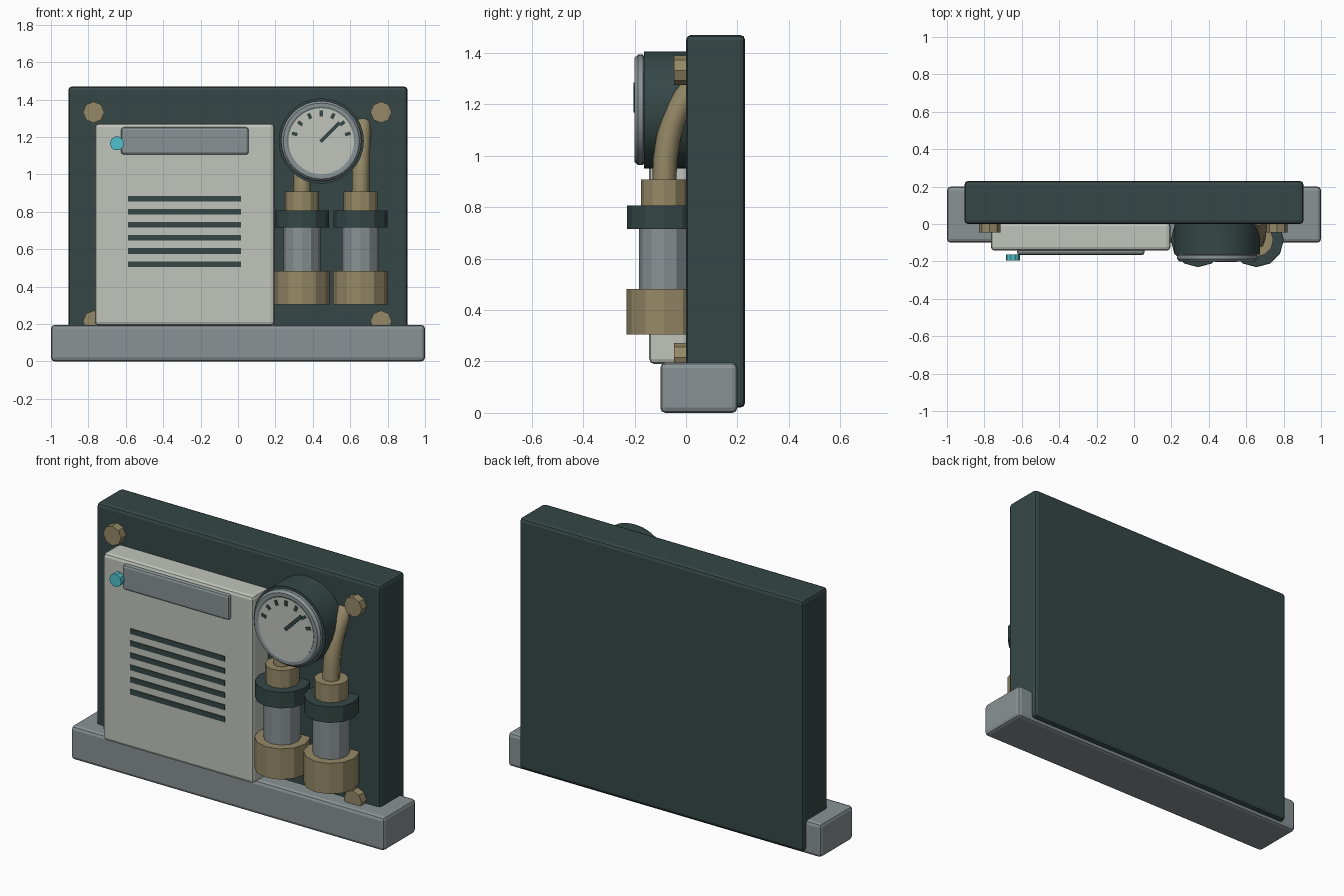
import bpy, bmesh
from math import radians, cos, sin, pi
from mathutils import Matrix, Vector

cube = bpy.data.objects.get("Cube")
if cube:
    bpy.data.objects.remove(cube, do_unlink=True)


def material(name, rgb):
    m = bpy.data.materials.new(name)
    m.use_nodes = True
    col = (*rgb, 1)
    m.diffuse_color = col
    m.node_tree.nodes["Principled BSDF"].inputs["Base Color"].default_value = col
    return m


DARK = material("dark slate green", (0.036, 0.063, 0.062))
CREAM = material("pale cream", (0.53, 0.56, 0.50))
GREY = material("steel grey", (0.25, 0.29, 0.30))
BRASS = material("aged brass", (0.30, 0.25, 0.135))
CYAN = material("cyan", (0.08, 0.53, 0.60))


def finish(name, bm, mat, bevel=0, smooth=False):
    bmesh.ops.recalc_face_normals(bm, faces=bm.faces)
    me = bpy.data.meshes.new(name)
    bm.to_mesh(me)
    bm.free()
    me.materials.append(mat)
    ob = bpy.data.objects.new(name, me)
    bpy.context.collection.objects.link(ob)
    if bevel:
        mod = ob.modifiers.new("Bevel", "BEVEL")
        mod.width, mod.segments = bevel, 2
    if smooth:
        bpy.ops.object.select_all(action="DESELECT")
        ob.select_set(True)
        bpy.context.view_layer.objects.active = ob
        bpy.ops.object.shade_smooth_by_angle(angle=radians(30))
    return ob


def box(name, mat, x, y, z, bevel=0):
    """Box from (min, max) ranges."""
    bm = bmesh.new()
    bmesh.ops.create_cube(bm, size=1)
    lo, hi = (Vector(v) for v in zip(x, y, z))
    bmesh.ops.scale(bm, vec=hi - lo, verts=bm.verts)
    bmesh.ops.translate(bm, vec=(lo + hi) / 2, verts=bm.verts)
    return finish(name, bm, mat, bevel)


def lathe(name, mat, profile, place, sides, smooth=False):
    """Solid of revolution about local z from (radius, height) points."""
    bm = bmesh.new()
    rings = [[bm.verts.new((r * cos(2 * pi * i / sides), r * sin(2 * pi * i / sides), h))
              for i in range(sides)] for r, h in profile]
    for a, b in zip(rings, rings[1:]):
        for i in range(sides):
            j = (i + 1) % sides
            bm.faces.new((a[i], a[j], b[j], b[i]))
    bm.faces.new(rings[0])
    bm.faces.new(rings[-1])
    bm.transform(place)
    return finish(name, bm, mat, 0, smooth)


def forward(x, z):
    """Local z points to the front."""
    return Matrix.Translation((x, 0, z)) @ Matrix.Rotation(pi / 2, 4, "X")


# Base and back plate
box("base", GREY, (-1, 1), (-0.1, 0.2), (0, 0.195), 0.02)
box("back_plate", DARK, (-0.907, 0.907), (0, 0.23), (0.02, 1.47), 0.02)

# Cover panel with handle and vent slots
box("cover_panel", CREAM, (-0.765, 0.195), (-0.143, 0.01), (0.19, 1.272), 0.02)
box("handle", GREY, (-0.625, 0.057), (-0.166, -0.13), (1.105, 1.252), 0.015)
for i in range(6):
    z = 0.87 - i * 0.07
    box(f"vent_slot_{i + 1}", DARK, (-0.587, 0.017), (-0.148, -0.14), (z - 0.015, z + 0.015))

# Indicator lamp
lathe("indicator_lamp", CYAN, [(0.038, 0.163), (0.038, 0.196)], forward(-0.647, 1.165), 10)

# Corner bolts
for x in (-0.772, 0.765):
    for z in (0.215, 1.332):
        lathe("bolt", BRASS, [(0.057, -0.01), (0.057, 0.046)], forward(x, z), 8)

# Gauge
GX, GZ = 0.445, 1.178
lathe("gauge_body", DARK, [(0.228, -0.01), (0.228, 0.164)], forward(GX, GZ), 32, True)
lathe("gauge_bezel", GREY,
      [(0.205, 0.16), (0.215, 0.168), (0.215, 0.186), (0.203, 0.2), (0.185, 0.2), (0.175, 0.194)],
      forward(GX, GZ), 32, True)
lathe("gauge_face", CREAM, [(0.176, 0.19), (0.176, 0.197)], forward(GX, GZ), 32, True)


def dial_mark(name, angle, r0, r1, width, depth):
    """Thin radial bar on the dial."""
    ob = box(name, DARK, (r0, r1), (-depth, -0.195), (-width / 2, width / 2))
    ob.data.transform(Matrix.Translation((GX, 0, GZ)) @ Matrix.Rotation(-radians(angle), 4, "Y"))


for i in range(7):
    dial_mark(f"gauge_tick_{i + 1}", 15 + 25 * i, 0.132, 0.162, 0.018, 0.201)
dial_mark("needle", 45, -0.005, 0.14, 0.02, 0.204)

# Two filter columns with outlet pipes
CY = -0.085
for side, x in (("right", 0.342), ("left", 0.655)):
    for part, mat, r, z0, z1, sides in (
            ("cup", BRASS, 0.146, 0.305, 0.482, 12),
            ("tube", GREY, 0.098, 0.48, 0.72, 12),
            ("collar", DARK, 0.144, 0.715, 0.806, 12),
            ("cap", BRASS, 0.09, 0.8, 0.908, 12)):
        lathe(f"{side}_filter_{part}", mat, [(r, z0), (r, z1)],
              Matrix.Translation((x, CY, 0)), sides)
    curve = bpy.data.curves.new(f"{side}_pipe", "CURVE")
    curve.dimensions = "3D"
    curve.bevel_depth, curve.bevel_resolution = 0.047, 2
    curve.resolution_u, curve.use_fill_caps = 6, True
    spline = curve.splines.new("BEZIER")
    spline.bezier_points.add(1)
    start, end = spline.bezier_points
    start.co = (x, CY, 0.89)
    start.handle_left, start.handle_right = (x, CY, 0.8), (x, CY, 1.1)
    end.co = (x + 0.012, 0.03, 1.27)
    end.handle_left, end.handle_right = (x + 0.008, -0.035, 1.19), (x + 0.02, 0.08, 1.33)
    curve.materials.append(BRASS)
    pipe = bpy.data.objects.new(f"{side}_pipe", curve)
    bpy.context.collection.objects.link(pipe)
